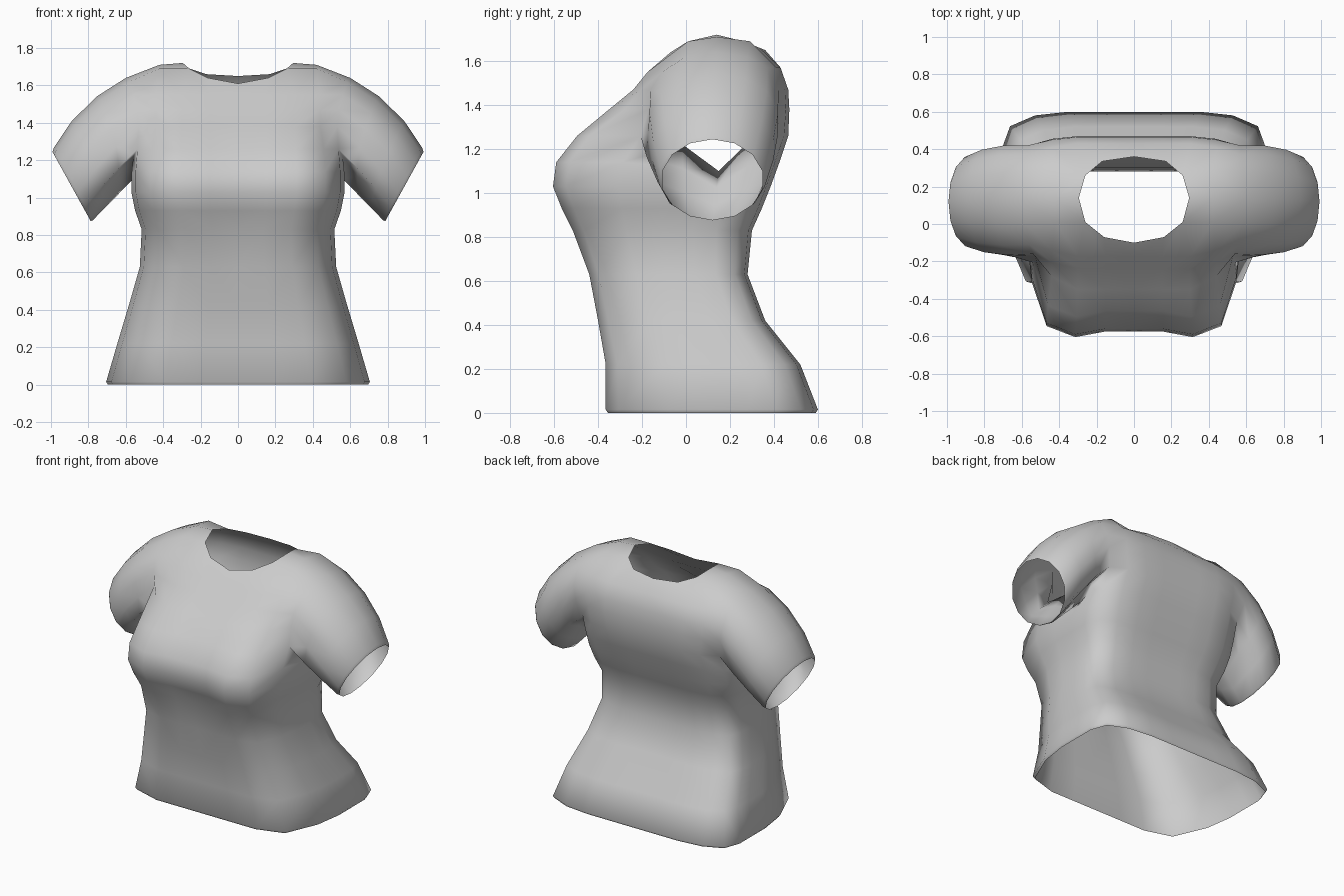
import bpy
import bmesh
from math import sin, cos, pi
from mathutils import Vector

cube = bpy.data.objects.get("Cube")
if cube:
    bpy.data.objects.remove(cube, do_unlink=True)

cloth = bpy.data.materials.new("grey cloth")
cloth.use_nodes = True
cloth.diffuse_color = (0.6, 0.6, 0.6, 1)
bsdf = cloth.node_tree.nodes["Principled BSDF"]
bsdf.inputs["Base Color"].default_value = cloth.diffuse_color
bsdf.inputs["Roughness"].default_value = 0.8

bm = bmesh.new()
grid = {}


def put(row, col, x, y, z):
    grid[row, col] = bm.verts.new((x, y, z))


def skin(rows, cols):
    for r in rows:
        for c in cols:
            bm.faces.new([grid[r, c], grid[r, c + 1], grid[r + 1, c + 1], grid[r + 1, c]])


# Half cross-section from front centre to back centre: width and depth fractions
ACROSS = [0, .27, .55, .82, .96, 1, 1, 1, .94, .75, .5, .25, 0]
DEPTH = [0, 0, 0, .06, .3, .5, .67, .8, .92, .98, 1, 1, 1]

# Torso levels: height, half width, front, back, dip under the arm
LEVELS = [
    (0, .695, -.355, .59, 0), (.015, .705, -.365, .60, 0),
    (.22, .645, -.365, .52, 0), (.42, .585, -.40, .36, 0),
    (.63, .525, -.44, .28, 0), (.83, .515, -.515, .30, 0),
    (.93, .55, -.565, .345, 0), (1.03, .57, -.605, .385, 0),
    (1.14, .57, -.59, .425, .08), (1.26, .56, -.495, .465, .16),
]
for r, (z, w, front, back, dip) in enumerate(LEVELS):
    for c, (a, d) in enumerate(zip(ACROSS, DEPTH)):
        y = front + (back - front) * d
        if c < 2 and z > .8:
            y += .03
        drop = dip if c == 6 else dip / 4 if c in (5, 7) else 0
        put(r, c, a * w, y, z - drop)
U = len(LEVELS) - 1
skin(range(U), range(12))

# Chest and upper back levels: height, centre y, outer y, armhole x, armhole y
CHEST = [(1.38, -.35, -.28, .53, -.17), (1.47, -.24, -.205, .54, -.16),
         (1.55, -.175, -.14, .56, -.11)]
UPPER_BACK = [(1.38, .47, .455, .56, .42), (1.47, .465, .45, .57, .42),
              (1.57, .43, .41, .58, .37)]
for levels, column in ((CHEST, lambda c: c), (UPPER_BACK, lambda c: 12 - c)):
    for i, (z, mid, outer, ax, ay) in enumerate(levels):
        r = U + 1 + i
        for c, x in enumerate((0, .15, .3)):
            put(r, column(c), x, mid, z)
        put(r, column(3), .44, outer, z)
        put(r, column(4), ax, ay, z)

# Neckline and shoulder edge
T = U + 4
NECK_FRONT = [(0, -.1, 1.61), (.16, -.07, 1.64), (.26, .01, 1.69), (.42, .01, 1.69), (.58, 0, 1.62)]
NECK_BACK = [(0, .36, 1.65), (.17, .335, 1.66), (.26, .26, 1.69), (.43, .29, 1.69), (.59, .28, 1.62)]
for c in range(5):
    put(T, c, *NECK_FRONT[c])
    put(T, 12 - c, *NECK_BACK[c])
skin(range(U, T), range(4))
skin(range(U, T), range(8, 12))

# Shoulder strip joining front and back
ridge = {2: (.295, .14, 1.72), 3: (.42, .14, 1.71), 4: (.6, .14, 1.64)}
for c, p in ridge.items():
    put("ridge", c, *p)
for c in (2, 3):
    for side in (lambda k: k, lambda k: 12 - k):
        bm.faces.new([grid[T, side(c)], grid[T, side(c + 1)], grid["ridge", c + 1], grid["ridge", c]])

# Sleeve: rings from the armhole to the cuff, with a small turned-in edge
armhole = [grid[U, 6], grid[U, 5]] + [grid[r, 4] for r in range(U, T + 1)]
armhole += [grid["ridge", 4]] + [grid[r, 8] for r in range(T, U - 1, -1)] + [grid[U, 7]]
n = len(armhole)
centre = Vector((.89, .12, 1.06))
up = Vector((.105, 0, .19))
outward = Vector((.65, 0, .76))


def cuff_point(i, scale=1):
    a = 2 * pi * i / n
    return centre + (-up * cos(a) + Vector((0, -.24 * sin(a), 0))) * scale


rings = [armhole]
for f in (.33, .67, .97, 1):
    ring = []
    for i, v in enumerate(armhole):
        a = 2 * pi * i / n
        p = v.co.lerp(cuff_point(i, .97 if f == 1 else 1), f)
        swell = sin(pi * f)
        p += outward * swell * .045 * (1 - cos(a)) / 2
        p.y -= .025 * swell * sin(a)
        ring.append(bm.verts.new(p))
    rings.append(ring)
for inner, outer in zip(rings, rings[1:]):
    for i in range(n):
        j = (i + 1) % n
        bm.faces.new([inner[i], inner[j], outer[j], outer[i]])

bmesh.ops.recalc_face_normals(bm, faces=bm.faces)
# Keep the outside of the cloth facing out
bm.faces.ensure_lookup_table()
if bm.faces[0].normal.y > 0:
    bmesh.ops.reverse_faces(bm, faces=bm.faces)

mesh = bpy.data.meshes.new("shirt")
bm.to_mesh(mesh)
bm.free()
mesh.materials.append(cloth)
mesh.shade_smooth()
shirt = bpy.data.objects.new("shirt", mesh)
bpy.context.collection.objects.link(shirt)
mirror = shirt.modifiers.new("other half", "MIRROR")
mirror.use_clip = True
mirror.merge_threshold = 0.001
